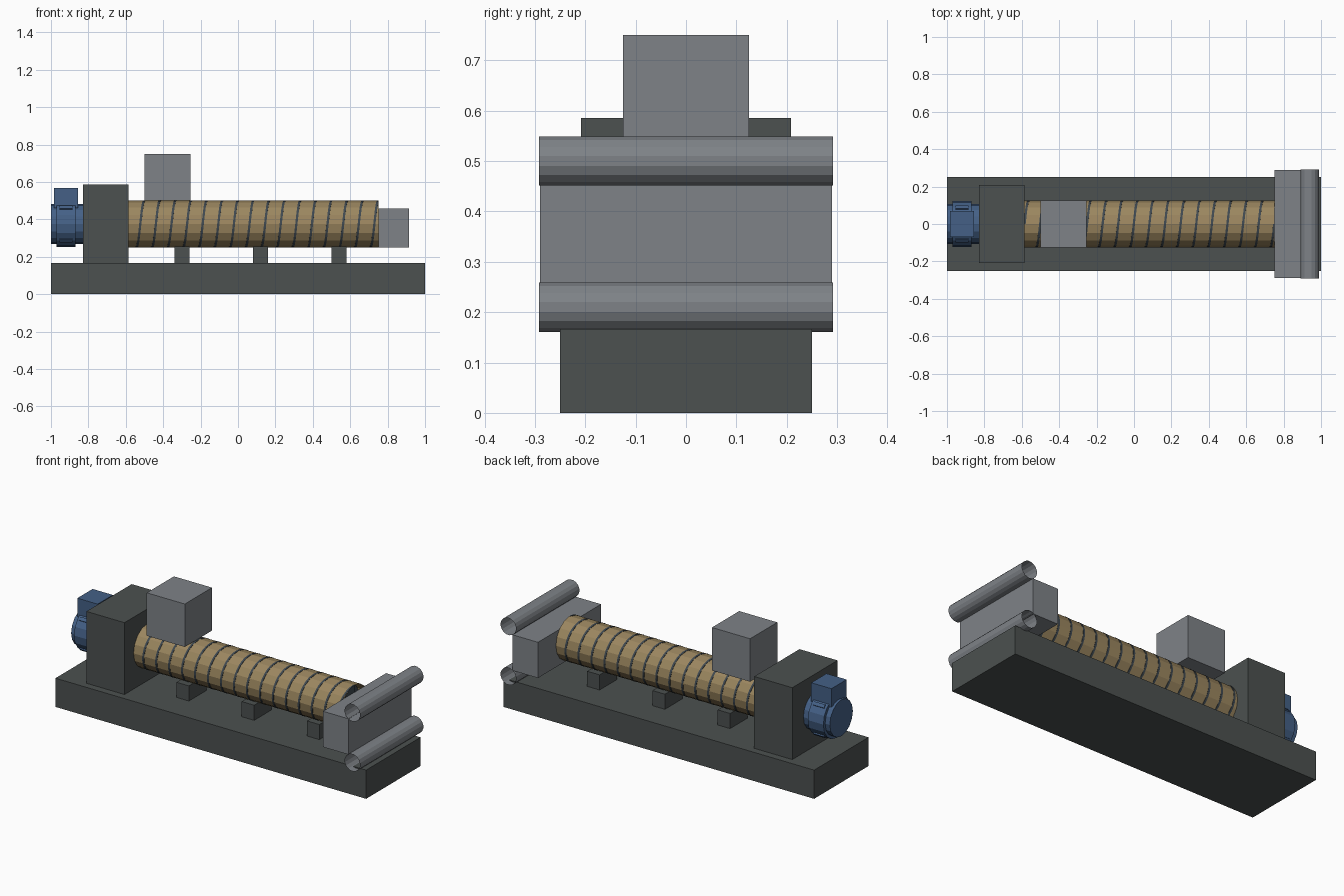
import bpy
import bmesh
import math
from mathutils import Matrix, Vector

cube = bpy.data.objects.get("Cube")
if cube:
    bpy.data.objects.remove(cube, do_unlink=True)


def material(name, r, g, b):
    m = bpy.data.materials.new(name)
    m.use_nodes = True
    m.diffuse_color = (r, g, b, 1)
    m.node_tree.nodes["Principled BSDF"].inputs["Base Color"].default_value = (r, g, b, 1)
    return m


FRAME = material("dark_frame_grey", 0.072, 0.082, 0.08)
STEEL = material("light_steel_grey", 0.21, 0.225, 0.245)
BRASS = material("barrel_tan", 0.33, 0.24, 0.115)
BLUE = material("motor_blue", 0.058, 0.118, 0.24)
SLATE = material("screw_slate", 0.05, 0.066, 0.08)

AXIS_Z = 0.375
BARREL_R = 0.125
BARREL_START, BARREL_END = -0.585, 0.75


def finish(name, bm, mat):
    mesh = bpy.data.meshes.new(name)
    bm.to_mesh(mesh)
    bm.free()
    mesh.materials.append(mat)
    obj = bpy.data.objects.new(name, mesh)
    bpy.context.collection.objects.link(obj)
    return obj


def box(name, mat, x, y, z):
    """Box from (min, max) ranges on each axis."""
    size = [r[1] - r[0] for r in (x, y, z)]
    mid = Vector([(r[0] + r[1]) / 2 for r in (x, y, z)])
    bm = bmesh.new()
    bmesh.ops.create_cube(bm, size=1, matrix=Matrix.Translation(mid) @ Matrix.Diagonal((*size, 1)))
    return finish(name, bm, mat)


def tube(name, mat, radius, length, centre, axis, caps=True, phase=0.0, sides=16):
    """Cylinder lying along x or y, optionally open at both ends."""
    turn = Matrix.Rotation(math.pi / 2, 4, "Y" if axis == "x" else "X")
    place = Matrix.Translation(centre) @ turn @ Matrix.Rotation(phase, 4, "Z")
    bm = bmesh.new()
    bmesh.ops.create_cone(bm, cap_ends=caps, segments=sides, radius1=radius,
                          radius2=radius, depth=length, matrix=place)
    return finish(name, bm, mat)


# Bed, gearbox and barrel supports
box("base", FRAME, (-1, 1), (-0.25, 0.25), (0, 0.167))
box("gearbox", FRAME, (-0.83, BARREL_START), (-0.208, 0.208), (0.167, 0.585))
for i, x in enumerate((-0.3, 0.12, 0.54)):
    box(f"barrel_support_{i + 1}", FRAME, (x - 0.04, x + 0.04), (-0.08, 0.08), (0.167, 0.255))

# Barrel
tube("barrel", BRASS, BARREL_R, BARREL_END - BARREL_START,
     ((BARREL_START + BARREL_END) / 2, 0, AXIS_Z), "x", caps=False)

# Helical screw flight, just showing through the barrel wall
TURNS, STEPS, HALF = 16, 32, 0.006
pitch = (BARREL_END - BARREL_START) / TURNS
bm = bmesh.new()
previous = None
for i in range(TURNS * STEPS + 1):
    a = 2 * math.pi * i / STEPS
    x = BARREL_START + pitch * i / STEPS
    section = []
    for dx, r in ((-HALF, 0.08), (-HALF, 0.1255), (HALF, 0.1255), (HALF, 0.08)):
        px = min(max(x + dx, BARREL_START), BARREL_END)
        section.append(bm.verts.new((px, r * math.sin(a), AXIS_Z + r * math.cos(a))))
    if previous:
        for k in range(3):
            bm.faces.new((previous[k], previous[k + 1], section[k + 1], section[k]))
    previous = section
bmesh.ops.recalc_face_normals(bm, faces=bm.faces)
finish("screw_flight", bm, SLATE)

# Feed hopper
box("hopper", STEEL, (-0.5, -0.255), (-0.125, 0.125), (0.5, 0.75))

# Die block and open-ended rollers
box("die_block", STEEL, (BARREL_END, 0.915), (-0.29, 0.29), (0.25, 0.458))
for label, z in (("upper", 0.5), ("lower", 0.21)):
    tube(f"{label}_roller", STEEL, 0.05, 0.583, (0.94, 0, z), "y",
         caps=False, phase=math.pi / 16)

# Motor with raised band, diagonal ribs and terminal box
tube("motor_body", BLUE, 0.106, 0.17, (-0.915, 0, AXIS_Z), "x")
tube("motor_band", BLUE, 0.123, 0.1, (-0.92, 0, AXIS_Z), "x")
for i in range(4):
    rib = box(f"motor_rib_{i + 1}", BLUE, (-0.035, 0.035), (-0.01, 0.01), (0.11, 0.128))
    rib.matrix_world = (Matrix.Translation((-0.92, 0, AXIS_Z))
                        @ Matrix.Rotation(math.pi / 4 + i * math.pi / 2, 4, "X"))
box("terminal_box", BLUE, (-0.985, -0.855), (-0.07, 0.07), (0.46, 0.568))
